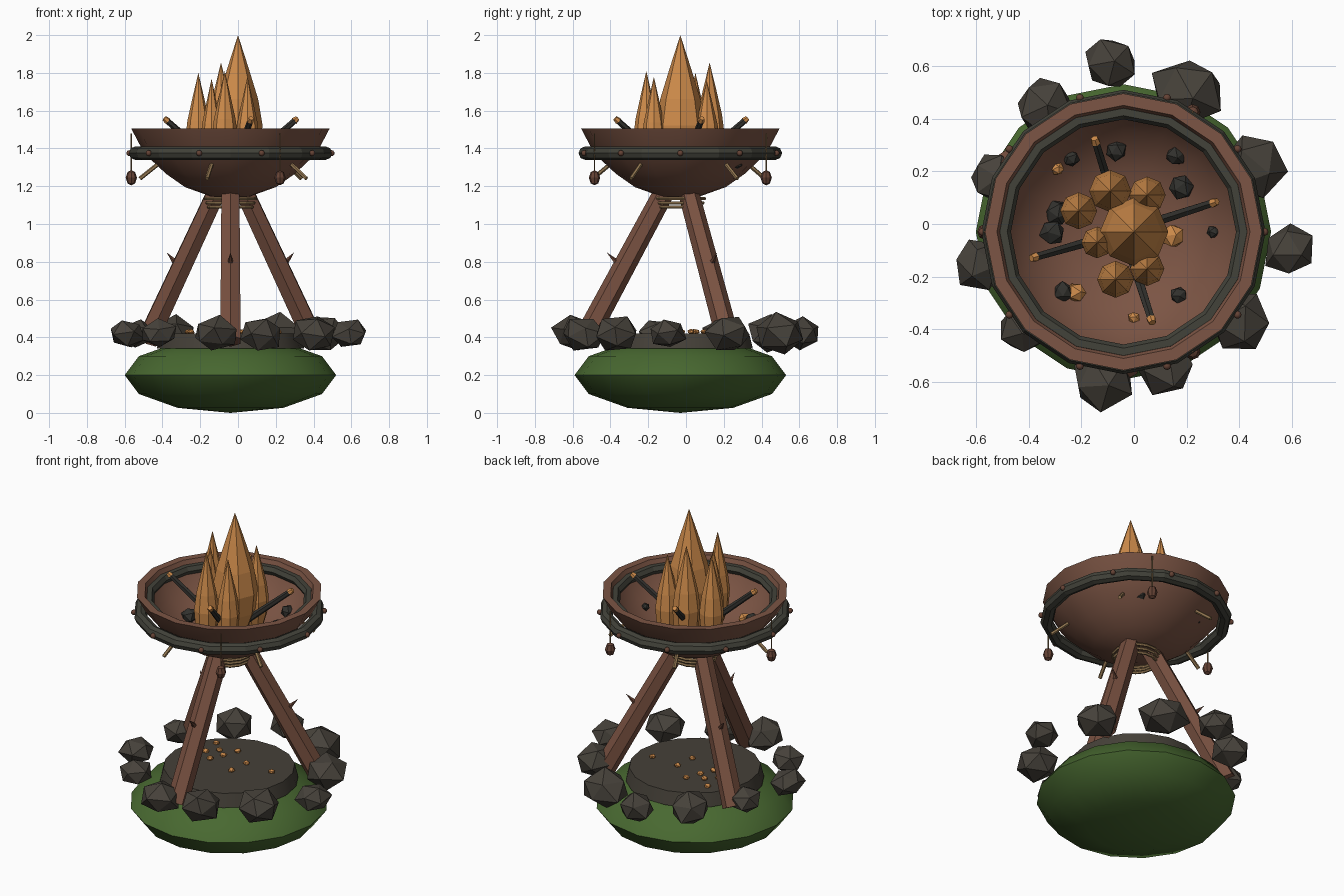
import bpy, bmesh, math, random
from mathutils import Vector, Matrix

random.seed(7)
cube = bpy.data.objects.get("Cube")
if cube:
    bpy.data.objects.remove(cube, do_unlink=True)

CENTRE = Vector((-0.04, -0.03, 0))


def material(name, r, g, b):
    m = bpy.data.materials.new(name)
    m.use_nodes = True
    m.diffuse_color = (r, g, b, 1)
    m.node_tree.nodes["Principled BSDF"].inputs["Base Color"].default_value = (r, g, b, 1)
    return m


GRASS = material("grass green", 0.065, 0.14, 0.03)
STONE = material("stone grey", 0.062, 0.054, 0.043)
ASH = material("ash grey", 0.06, 0.052, 0.04)
WOOD = material("leg wood", 0.19, 0.082, 0.052)
CLAY = material("bowl brown", 0.2, 0.09, 0.058)
IRON = material("dark iron", 0.055, 0.055, 0.042)
CHAR = material("charcoal", 0.032, 0.031, 0.027)
FIRE = material("fire orange", 0.62, 0.26, 0.07)
TWINE = material("twine tan", 0.3, 0.19, 0.085)
BEAD = material("bead brown", 0.13, 0.055, 0.035)


def finish(bm, name, mat, loc=(0, 0, 0), smooth=None):
    bmesh.ops.recalc_face_normals(bm, faces=bm.faces)
    mesh = bpy.data.meshes.new(name)
    bm.to_mesh(mesh)
    bm.free()
    mesh.materials.append(mat)
    obj = bpy.data.objects.new(name, mesh)
    obj.location = loc
    bpy.context.collection.objects.link(obj)
    if smooth:
        bpy.ops.object.select_all(action='DESELECT')
        bpy.context.view_layer.objects.active = obj
        obj.select_set(True)
        bpy.ops.object.shade_smooth_by_angle(angle=math.radians(smooth))
    return obj


def lathe(name, mat, profile, sides, loc, smooth=None):
    """Spin (radius, height) points around the vertical axis."""
    bm = bmesh.new()
    vs = [bm.verts.new((r, 0, z)) for r, z in profile]
    es = [bm.edges.new(pair) for pair in zip(vs, vs[1:])]
    bmesh.ops.spin(bm, geom=vs + es, cent=(0, 0, 0), axis=(0, 0, 1),
                   angle=math.tau, steps=sides, use_duplicate=False)
    bmesh.ops.remove_doubles(bm, verts=bm.verts, dist=0.0005)
    return finish(bm, name, mat, loc, smooth)


def rod(name, mat, a, b, r1, r2, sides=6):
    """Tapered rod from a to b."""
    a, b = Vector(a), Vector(b)
    bm = bmesh.new()
    turn = (b - a).to_track_quat('Z', 'Y').to_matrix().to_4x4()
    bmesh.ops.create_cone(bm, cap_ends=True, segments=sides, radius1=r1, radius2=r2,
                          depth=(b - a).length, matrix=Matrix.Translation((a + b) / 2) @ turn)
    return finish(bm, name, mat)


def lump(name, mat, loc, size, squash=0.85):
    """Jagged little boulder."""
    bm = bmesh.new()
    bmesh.ops.create_icosphere(bm, subdivisions=1, radius=size)
    spin = Matrix.Rotation(random.uniform(0, math.tau), 4, 'Z') @ Matrix.Rotation(random.random(), 4, 'X')
    for v in bm.verts:
        v.co = spin @ (v.co * random.uniform(0.9, 1.12))
        v.co.z *= squash
    return finish(bm, name, mat, loc)


def ring(name, mat, z, major, minor, sides, minor_sides=6, smooth=None):
    circle = [(major + minor * math.cos(t * math.tau / minor_sides),
               z + minor * math.sin(t * math.tau / minor_sides)) for t in range(minor_sides + 1)]
    return lathe(name, mat, circle, sides, CENTRE, smooth)


def polar(degrees, r, z):
    a = math.radians(degrees)
    return CENTRE + Vector((r * math.cos(a), r * math.sin(a), z))


# Grassy mound and ash bed
dome = [(0.56 * math.sin(i * math.pi / 6), 0.2 - 0.2 * math.cos(i * math.pi / 6)) for i in range(7)]
lathe("grass_mound", GRASS, dome, 16, CENTRE, 35)
lathe("ash_bed", ASH, [(0, 0.34), (0.39, 0.34), (0.37, 0.42), (0, 0.42)], 18, CENTRE, 30)

# Ring of boulders: x, y, size
boulders = [(-0.09, 0.61, 0.11), (0.2, 0.5, 0.14), (0.45, 0.22, 0.13), (0.59, -0.1, 0.1),
            (0.4, -0.37, 0.12), (0.12, -0.54, 0.12), (-0.12, -0.59, 0.12), (-0.42, -0.4, 0.1),
            (-0.59, -0.15, 0.1), (-0.53, 0.18, 0.1), (-0.34, 0.44, 0.12)]
for x, y, s in boulders:
    lump("boulder", STONE, (x, y, 0.42), s, 0.78)

# Embers on the ash, laid out on a diagonal
for u, v in [(-0.1, 0.2), (-0.02, 0.3), (-0.09, 0.1), (-0.01, 0.13), (0.08, 0.17),
             (0.1, 0), (0, -0.08), (0.22, -0.14), (-0.02, 0.2)]:
    lump("ash_ember", FIRE, CENTRE + Vector((0.7 * (u - v), 0.7 * (u + v), 0.43)), 0.02, 0.7)

# Tripod legs, each with a thorn
for angle in (30, 150, 270):
    rod("tripod_leg", WOOD, polar(angle, 0.51, 0.38), polar(angle, 0.08, 1.18), 0.062, 0.055)
    rod("leg_thorn", BEAD, polar(angle, 0.31, 0.77), polar(angle, 0.39, 0.85), 0.024, 0, 5)

# Twine binding
for i in range(3):
    ring("twine_binding", TWINE, 1.09 + 0.022 * i, 0.115 + 0.008 * i, 0.009, 14)

# Fire bowl with inner and outer iron hoops
bowl = [(0, 1.14), (0.1, 1.145), (0.24, 1.195), (0.34, 1.265), (0.42, 1.34), (0.475, 1.41),
        (0.525, 1.505), (0.48, 1.505), (0.45, 1.43), (0.39, 1.35), (0.32, 1.285),
        (0.22, 1.23), (0, 1.2)]
lathe("fire_bowl", CLAY, bowl, 16, CENTRE, 35)
ring("inner_hoop", IRON, 1.455, 0.455, 0.028, 16)
ring("outer_hoop", IRON, 1.375, 0.503, 0.036, 16, 8)

# Rivets on the outer hoop
for i in range(10):
    bm = bmesh.new()
    bmesh.ops.create_uvsphere(bm, u_segments=8, v_segments=5, radius=0.016)
    finish(bm, "hoop_rivet", BEAD, polar(36 * i, 0.535, 1.375), 60)

# Pegs under the bowl
for i in range(5):
    angle = 72 * i - 105
    rod("bowl_peg", TWINE, polar(angle, 0.38, 1.32), polar(angle, 0.48, 1.24), 0.011, 0.011)

# Hanging beads on cords
for angle in (60, 180, 300):
    rod("bead_cord", TWINE, polar(angle, 0.525, 1.48), polar(angle, 0.525, 1.27), 0.004, 0.004, 5)
    lathe("hanging_bead", BEAD, [(0, 1.205), (0.02, 1.215), (0.03, 1.245), (0.02, 1.275), (0, 1.285)],
          8, polar(angle, 0.525, 0))

# Charred sticks with glowing tips
for x, y in [(-0.15, 0.325), (0.315, 0.085), (0.07, -0.375), (-0.39, -0.13)]:
    tip, base = Vector((x, y, 1.56)), CENTRE + Vector((0, 0, 1.25))
    neck = tip.lerp(base, 0.05)
    rod("charred_stick", CHAR, base, neck, 0.022, 0.016)
    rod("stick_tip", FIRE, neck, tip, 0.019, 0.014)

# Coals and embers in the bowl: x, y, size
coals = [(-0.07, 0.28, 0.04), (0.16, 0.26, 0.04), (0.18, 0.14, 0.05), (-0.29, 0.04, 0.05),
         (-0.31, -0.03, 0.05), (-0.27, -0.26, 0.04), (0.17, -0.27, 0.035), (0.3, -0.03, 0.025),
         (-0.24, 0.25, 0.035)]
embers = [(-0.22, -0.26, 0.04), (0, -0.355, 0.025), (0.15, -0.045, 0.045), (-0.29, 0.21, 0.025)]
for name, mat, spots in (("coal", CHAR, coals), ("bowl_ember", FIRE, embers)):
    for x, y, s in spots:
        reach = (Vector((x, y, 0)) - CENTRE).length
        lump(name, mat, (x, y, 1.22 + 0.8 * reach ** 2), s)

# Flames: x, y, radius, top
flames = [(0, -0.03, 0.13, 2.0), (-0.09, 0.125, 0.08, 1.855), (0.05, 0.11, 0.07, 1.76),
          (-0.21, 0.05, 0.07, 1.8), (-0.14, -0.07, 0.06, 1.77), (-0.07, -0.21, 0.07, 1.81),
          (0.05, -0.17, 0.065, 1.78)]
teardrop = [(0, 0), (0.55, 0.06), (0.9, 0.22), (1, 0.38), (0.82, 0.56), (0.42, 0.78), (0, 1)]
for x, y, r, top in flames:
    lathe("flame", FIRE, [(r * w, 1.23 + (top - 1.23) * h) for w, h in teardrop], 8, (x, y, 0))
